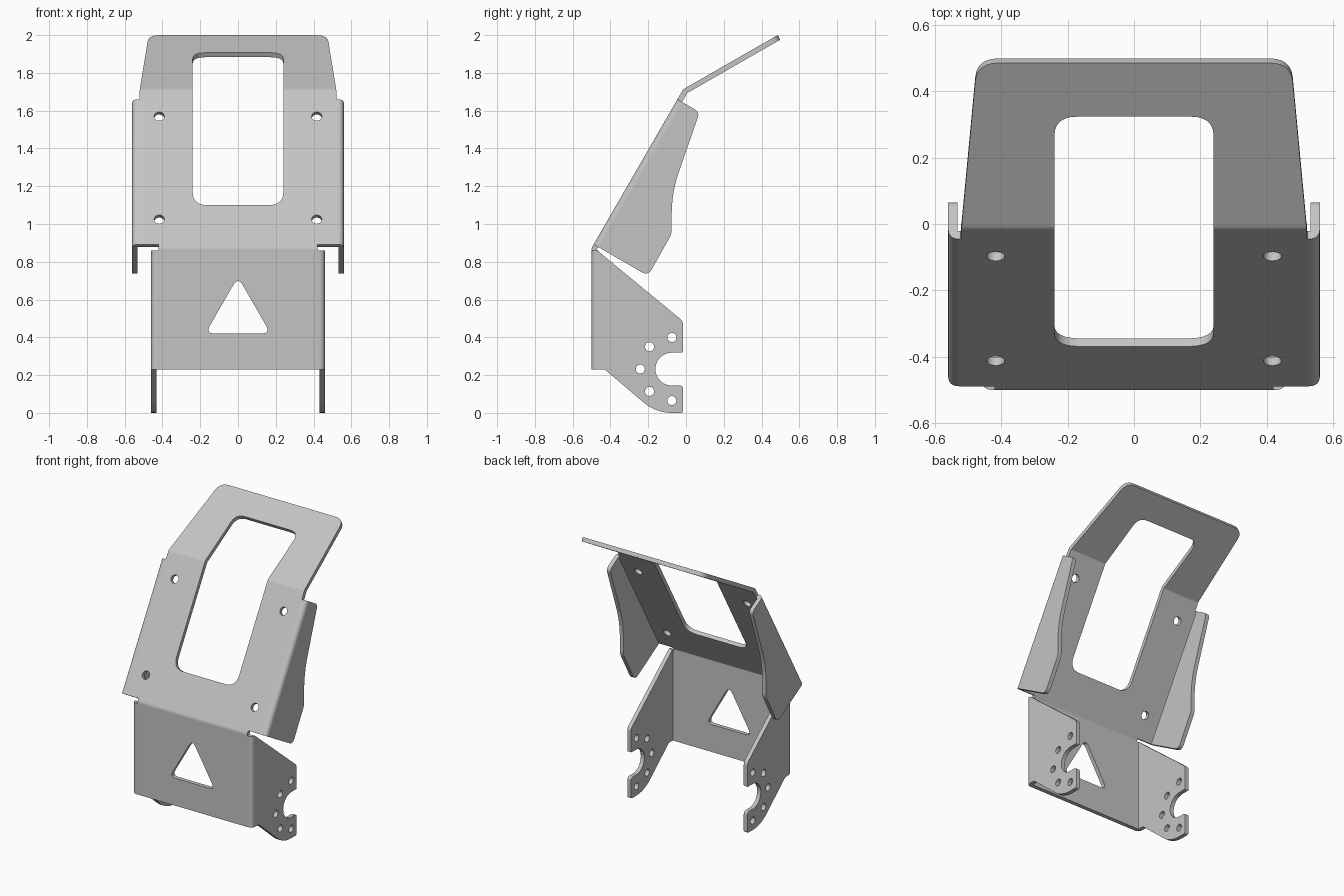
import bpy, bmesh
from math import sin, cos, radians
from mathutils import Vector

cube = bpy.data.objects.get("Cube")
if cube:
    bpy.data.objects.remove(cube, do_unlink=True)

THICK = 0.028
STEPS = 6
# Side profile (y, z) of the outer face: lower, middle and upper panels
PROFILE = [Vector(p) for p in ((-0.5, 0), (-0.5, 0.873), (-0.015, 1.713), (0.485, 2.0))]
S1 = 0.873                                  # distance along profile to lower bend
S2 = S1 + (PROFILE[2] - PROFILE[1]).length  # distance to upper bend
S3 = S2 + (PROFILE[3] - PROFILE[2]).length  # distance to top edge
LOW, MID = 0.46, 0.56                       # half widths at the folds
FOLD, CREASE = 0.035, 0.012                 # bend setbacks


def curve(a, b, c, t):
    return a.lerp(b, t).lerp(b.lerp(c, t), t)


def along(points, dist, setback):
    """Point and direction at a distance along a polyline with rounded corners."""
    start = 0
    for i in range(len(points) - 1):
        a, b = points[i], points[i + 1]
        d = (b - a).normalized()
        end = start + (b - a).length
        last = i == len(points) - 2
        if last or dist <= end - setback:
            return a + d * (dist - start), d
        if dist < end + setback:
            d2 = (points[i + 2] - b).normalized()
            t = (dist - end + setback) / (2 * setback)
            return curve(b - d * setback, b, b + d2 * setback, t), d.lerp(d2, t).normalized()
        start = end


def rounded(points, closed=True):
    """Round each (u, s, setback) corner."""
    out, n = [], len(points)
    for i, (u, s, r) in enumerate(points):
        p = Vector((u, s))
        if r == 0 or (not closed and i in (0, n - 1)):
            out.append(p)
            continue
        a = p + (Vector(points[i - 1][:2]) - p).normalized() * r
        c = p + (Vector(points[(i + 1) % n][:2]) - p).normalized() * r
        out += [curve(a, p, c, k / STEPS) for k in range(STEPS + 1)]
    return out


def arc(u, s, r, a0, a1, n):
    angles = [radians(a0 + (a1 - a0) * k / n) for k in range(n + 1)]
    return [(u + r * cos(a), s + r * sin(a), 0) for a in angles]


def circle(u, s, r):
    return [Vector(p[:2]) for p in arc(u, s, r, 0, 345, 23)]


# Flat pattern, right half: lower flange with open pivot slot
PIVOT, PIVOT_Z, EDGE = LOW + 0.425, 0.232, LOW + 0.485
half = [(LOW + 0.07, 0.23, 0)]
half += arc(PIVOT, PIVOT_Z, 0.232, -128, -90, 8)
half += [(EDGE, 0, 0.015), (EDGE, 0.145, 0.02)]
half += arc(PIVOT, PIVOT_Z, 0.087, -90, -270, 18)
half += [(EDGE, 0.32, 0.008), (EDGE, 0.485, 0.02), (LOW + 0.03, 0.86, 0)]
# Relief notch, then the middle flange
half += [(0.42, 0.86, 0), (0.42, S1 + 0.022, 0), (MID + 0.333, S1 + 0.022, 0.04),
         (MID + 0.33, S1 + 0.275, 0.02), (MID + 0.22, S1 + 0.47, 0.11),
         (MID + 0.136, S1 + 0.909, 0.03), (0.522, S1 + 0.909, 0)]
# Tapered upper panel
half += [(0.52, S2, 0), (0.473, S3, 0.065)]
mirrored = [(-u, s, r) for u, s, r in reversed(half)]
loops = [rounded(half + mirrored)]

# Window across the upper bend and the triangular opening
low_s, top_s = S1 + 0.262, S2 + 0.39
loops.append(rounded([(-0.24, low_s, 0.08), (0.24, low_s, 0.08),
                      (0.24, top_s, 0.068), (-0.24, top_s, 0.068)]))
loops.append(rounded([(-0.173, 0.42, 0.05), (0.173, 0.42, 0.05), (0, 0.72, 0.05)]))

# Screw holes in the middle panel, bolt holes around each pivot
for side in (-1, 1):
    for m in (0.175, 0.805):
        loops.append(circle(side * 0.417, S1 + m, 0.027))
    for angle in range(90, 271, 45):
        a = radians(angle)
        loops.append(circle(side * (PIVOT + 0.167 * cos(a)), PIVOT_Z + 0.167 * sin(a), 0.024))

# Fill the pattern
bm = bmesh.new()
edges = []
for loop in loops:
    verts = [bm.verts.new((p.x, p.y, 0)) for p in loop]
    edges += [bm.edges.new((v, verts[i - 1])) for i, v in enumerate(verts)]
bmesh.ops.triangle_fill(bm, use_beauty=True, edges=edges, normal=(0, 0, 1))


def score(position, setback, axis):
    """Cut the pattern along every line of a bend."""
    for k in range(STEPS + 1):
        co, no = [0, 0, 0], [0, 0, 0]
        co[axis], no[axis] = position - setback + 2 * setback * k / STEPS, 1
        geom = bm.verts[:] + bm.edges[:] + bm.faces[:]
        bmesh.ops.bisect_plane(bm, geom=geom, dist=1e-5, plane_co=co, plane_no=no)


for s in (S1, S2):
    score(s, CREASE, 1)
for u in (LOW, MID):
    for side in (-1, 1):
        score(side * u, FOLD, 0)
for f in bm.faces:
    f.normal_update()
    if f.normal.z < 0:
        f.normal_flip()

# Fold the flanges back, then bend the panels along the profile
for v in bm.verts:
    u, s = v.co.x, v.co.y
    w = LOW if s < S1 + 0.01 else MID
    fold = [Vector((0, 0)), Vector((w, 0)), Vector((w, 1))]
    (x, depth), _ = along(fold, abs(u), FOLD)
    p, d = along(PROFILE, s, CREASE)
    v.co = (x if u > 0 else -x, p.x + d.y * depth, p.y - d.x * depth)

mesh = bpy.data.meshes.new("folded_bracket")
bm.to_mesh(mesh)
bm.free()
bracket = bpy.data.objects.new("folded_bracket", mesh)
bpy.context.collection.objects.link(bracket)

# Bare metal
metal = bpy.data.materials.new("light_grey_metal")
metal.use_nodes = True
grey = (0.55, 0.55, 0.55, 1)
metal.diffuse_color = grey
metal.node_tree.nodes["Principled BSDF"].inputs["Base Color"].default_value = grey
mesh.materials.append(metal)

# Sheet thickness and shading
solid = bracket.modifiers.new("sheet_thickness", 'SOLIDIFY')
solid.thickness = THICK
solid.offset = -1
solid.use_even_offset = True
bpy.ops.object.select_all(action='DESELECT')
bracket.select_set(True)
bpy.context.view_layer.objects.active = bracket
bpy.ops.object.modifier_apply(modifier=solid.name)
bpy.ops.object.shade_smooth_by_angle(angle=radians(30))
weighted = bracket.modifiers.new("flat_panels", 'WEIGHTED_NORMAL')
weighted.keep_sharp = True
